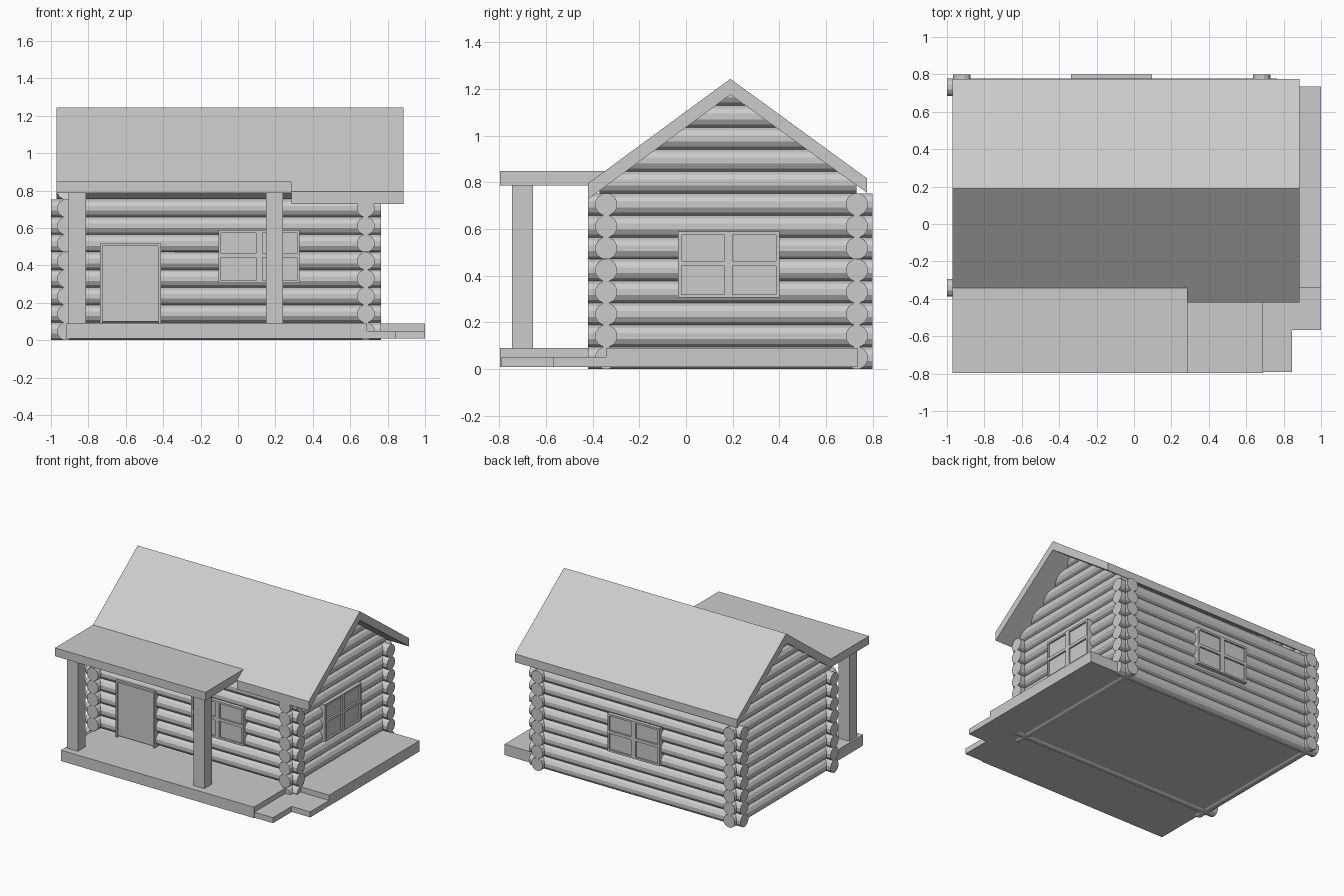
import bpy, bmesh
from math import pi, cos, sin
from mathutils import Matrix

if "Cube" in bpy.data.objects:
    bpy.data.objects.remove(bpy.data.objects["Cube"])

LX, RX = -0.92, 0.683       # side wall centre lines
FY, BY = -0.342, 0.732      # front and back wall centre lines
PITCH, R, SIDES = 0.094, 0.0485, 12
RIDGE_Y = 0.19


def make(name, bm):
    bmesh.ops.recalc_face_normals(bm, faces=bm.faces)
    me = bpy.data.meshes.new(name)
    bm.to_mesh(me)
    bm.free()
    ob = bpy.data.objects.new(name, me)
    bpy.context.collection.objects.link(ob)
    return ob


def add_box(bm, x, y, z):
    vs = bmesh.ops.create_cube(bm, size=1)['verts']
    for v in vs:
        v.co = [(a + b) / 2 + c * (b - a) for (a, b), c in zip((x, y, z), v.co)]


def box(name, x, y, z):
    bm = bmesh.new()
    add_box(bm, x, y, z)
    return make(name, bm)


def prism(name, pts, axis, a, b):
    """Extrude a profile along x (points are y,z) or z (points are x,y)."""
    put = (lambda p, t: (t, *p)) if axis == 'x' else (lambda p, t: (*p, t))
    bm = bmesh.new()
    f = bm.faces.new([bm.verts.new(put(p, a)) for p in pts])
    ext = bmesh.ops.extrude_face_region(bm, geom=[f])['geom']
    d = put((0, 0), b - a)
    bmesh.ops.translate(bm, vec=d, verts=[v for v in ext if isinstance(v, bmesh.types.BMVert)])
    return make(name, bm)


def add_log(bm, axis, across, z, end):
    """Many-sided log; end(side, z) gives the end position for each rim point."""
    rims = []
    for side in (0, 1):
        rim = []
        for i in range(SIDES):
            a = 2 * pi * (i + 0.5) / SIDES
            u, h = across + R * cos(a), z + R * sin(a)
            t = end(side, h)
            rim.append(bm.verts.new((t, u, h) if axis == 'x' else (u, t, h)))
        rims.append(rim)
        bm.faces.new(rim)
    for i in range(SIDES):
        j = (i + 1) % SIDES
        bm.faces.new((rims[0][i], rims[0][j], rims[1][j], rims[1][i]))


def log_wall(name, axis, across, a, b):
    bm = bmesh.new()
    for i in range(8):
        add_log(bm, axis, across, 0.047 + PITCH * i, lambda s, h: (a, b)[s])
    make(name, bm)


# Log walls with crossing corners
log_wall("front_log_wall", 'x', FY, -1.0, 0.765)
log_wall("back_log_wall", 'x', BY, -1.0, 0.765)
log_wall("left_log_wall", 'y', LX, -0.42, 0.8)
log_wall("right_log_wall", 'y', RX, -0.42, 0.8)


# Gable logs cut along the roof slope
def gable_end(side, h):
    half = max(0.002, (1.215 - h) / 0.735)
    return min(RIDGE_Y + half, 0.73) if side else max(RIDGE_Y - half, -0.37)


for name, x in (("left_gable_logs", LX), ("right_gable_logs", RX)):
    bm = bmesh.new()
    for i in range(8, 13):
        add_log(bm, 'y', x, 0.047 + PITCH * i, gable_end)
    make(name, bm)

# Roof: one part runs out flat over the porch, the other ends in a short eave
back = [(RIDGE_Y, 1.243), (0.775, 0.817), (0.775, 0.755), (RIDGE_Y, 1.175)]
prism("porch_side_roof", [(-0.797, 0.848), (-0.343, 0.848)] + back
      + [(-0.337, 0.786), (-0.797, 0.786)], 'x', -0.97, 0.285)
prism("main_roof", [(-0.42, 0.795)] + back + [(-0.42, 0.727)], 'x', 0.285, 0.885)

# Deck, floor and corner step
box("porch_deck", (LX, 0.69), (-0.797, FY), (0.008, 0.09))
box("house_floor", (LX, 0.69), (FY, BY), (0.008, 0.09))
box("side_deck", (0.69, 1.0), (FY, 0.735), (0.008, 0.09))
prism("corner_step", [(0.69, FY), (1, FY), (1, -0.567), (0.845, -0.567),
                      (0.845, -0.79), (0.69, -0.79)], 'z', 0.008, 0.05)

# Porch posts
for name, x in (("left_porch_post", -0.86), ("right_porch_post", 0.195)):
    box(name, (x - 0.046, x + 0.046), (-0.746, -0.656), (0.09, 0.786))


def window(name, loc, angle):
    """Four-pane window built facing -y, then turned onto its wall."""
    w, z0, z1 = 0.217, 0.305, 0.588
    zm = 0.452
    frame, panes = bmesh.new(), bmesh.new()
    depth = (-0.068, 0)
    for s in (-1, 1):
        add_box(frame, sorted((s * w, s * (w - 0.014))), depth, (z0, z1))
    for x in ((-w + 0.014, -0.017), (0.017, w - 0.014)):
        for z in ((z0, z0 + 0.014), (zm - 0.011, zm + 0.011), (z1 - 0.014, z1)):
            add_box(frame, x, depth, z)
    add_box(frame, (-0.017, 0.017), depth, (z0, z1))
    add_box(panes, (-w + 0.01, w - 0.01), (-0.055, 0), (z0 + 0.01, z1 - 0.01))
    for part, bm in (("frame", frame), ("panes", panes)):
        ob = make(f"{name}_{part}", bm)
        ob.data.transform(Matrix.Translation(loc) @ Matrix.Rotation(angle, 4, 'Z'))


window("front_window", (0.113, FY, 0), 0)
window("right_window", (RX, 0.183, 0), pi / 2)
window("back_window", (-0.12, BY, 0), pi)

# Door with a thin frame
bm = bmesh.new()
for x in ((-0.737, -0.724), (-0.426, -0.413)):
    add_box(bm, x, (FY - 0.065, FY), (0.09, 0.517))
add_box(bm, (-0.724, -0.426), (FY - 0.065, FY), (0.504, 0.517))
make("door_frame", bm)
box("door", (-0.725, -0.425), (FY - 0.056, FY), (0.1, 0.506))
